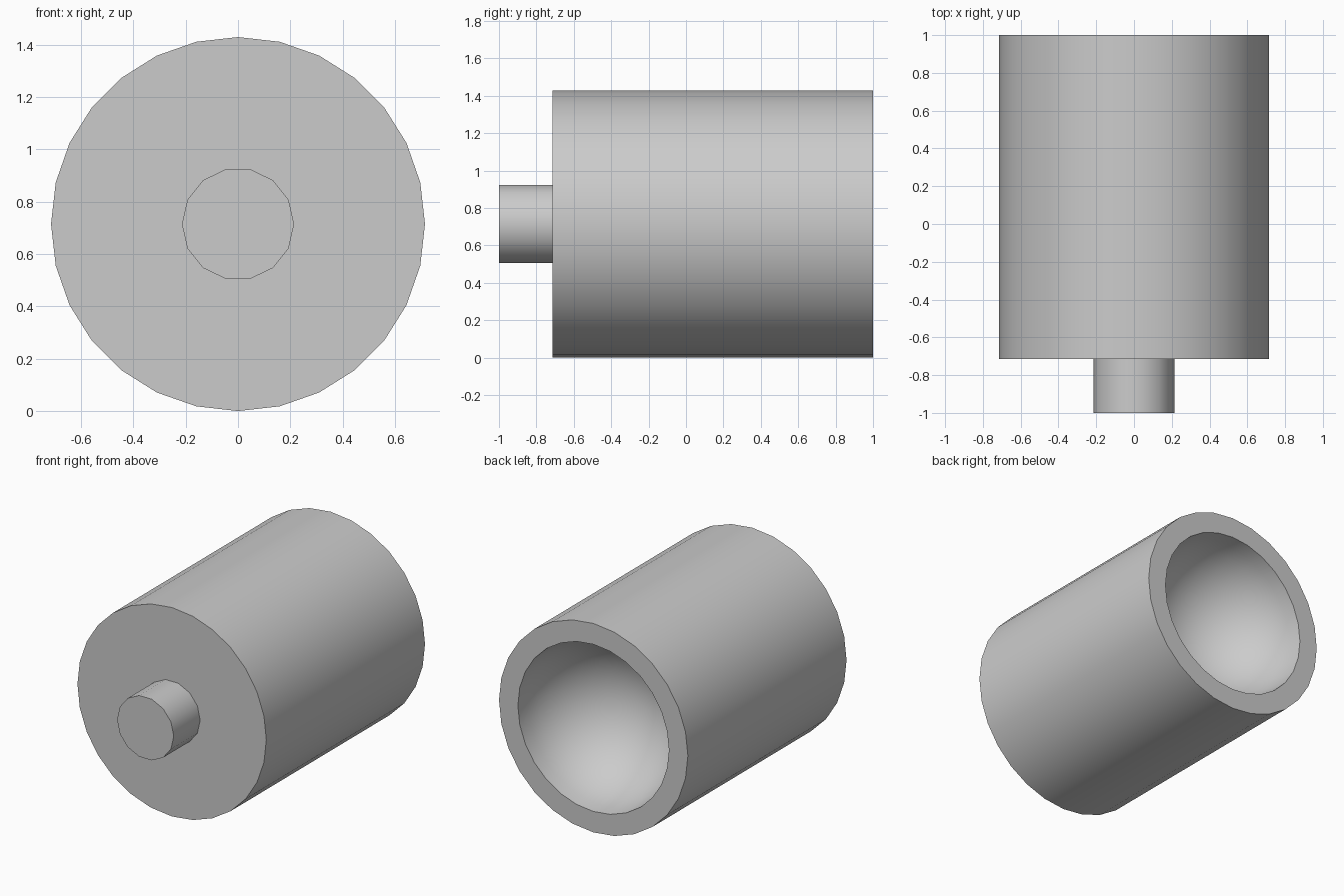
import bpy, bmesh
from math import sin, cos, pi, radians

cube = bpy.data.objects.get("Cube")
if cube:
    bpy.data.objects.remove(cube, do_unlink=True)

U = 1 / 7            # design unit: whole model is 14 units long
R = 5 * U            # body radius, also the height of the axis
CAVITY = 4 * U       # radius of the bowl-shaped hollow
FACE = -5 * U        # y of the front face of the body


def lathe(name, profile, sides):
    """Revolve (radius, y) points around the y axis and close both ends."""
    bm = bmesh.new()
    rings = []
    for r, y in profile:
        angles = [2 * pi * i / sides for i in range(sides)]
        rings.append([bm.verts.new((r * cos(a), y, r * sin(a))) for a in angles])
    for a, b in zip(rings, rings[1:]):
        for i in range(sides):
            j = (i + 1) % sides
            bm.faces.new((a[i], a[j], b[j], b[i]))
    bm.faces.new(rings[0])
    if profile[-1][0] > 0.001:
        bm.faces.new(rings[-1])
    bmesh.ops.remove_doubles(bm, verts=bm.verts, dist=0.0001)
    bmesh.ops.recalc_face_normals(bm, faces=bm.faces)
    mesh = bpy.data.meshes.new(name)
    bm.to_mesh(mesh)
    bm.free()
    obj = bpy.data.objects.new(name, mesh)
    obj.location.z = R
    bpy.context.collection.objects.link(obj)
    bpy.ops.object.select_all(action='DESELECT')
    obj.select_set(True)
    bpy.context.view_layer.objects.active = obj
    bpy.ops.object.shade_smooth_by_angle(angle=radians(35))
    return obj


# Body: solid cylinder with a hemispherical hollow sunk into its back end
STEPS = 10
bowl = [(CAVITY * cos(t), 1 - CAVITY * sin(t))
        for t in (pi / 2 * k / STEPS for k in range(STEPS + 1))]
lathe("body", [(R, FACE), (R, 1)] + bowl, 28)

# Short peg on the front face, rooted slightly inside the body
lathe("front_peg", [(1.5 * U, -1), (1.5 * U, FACE + 0.01)], 14)
